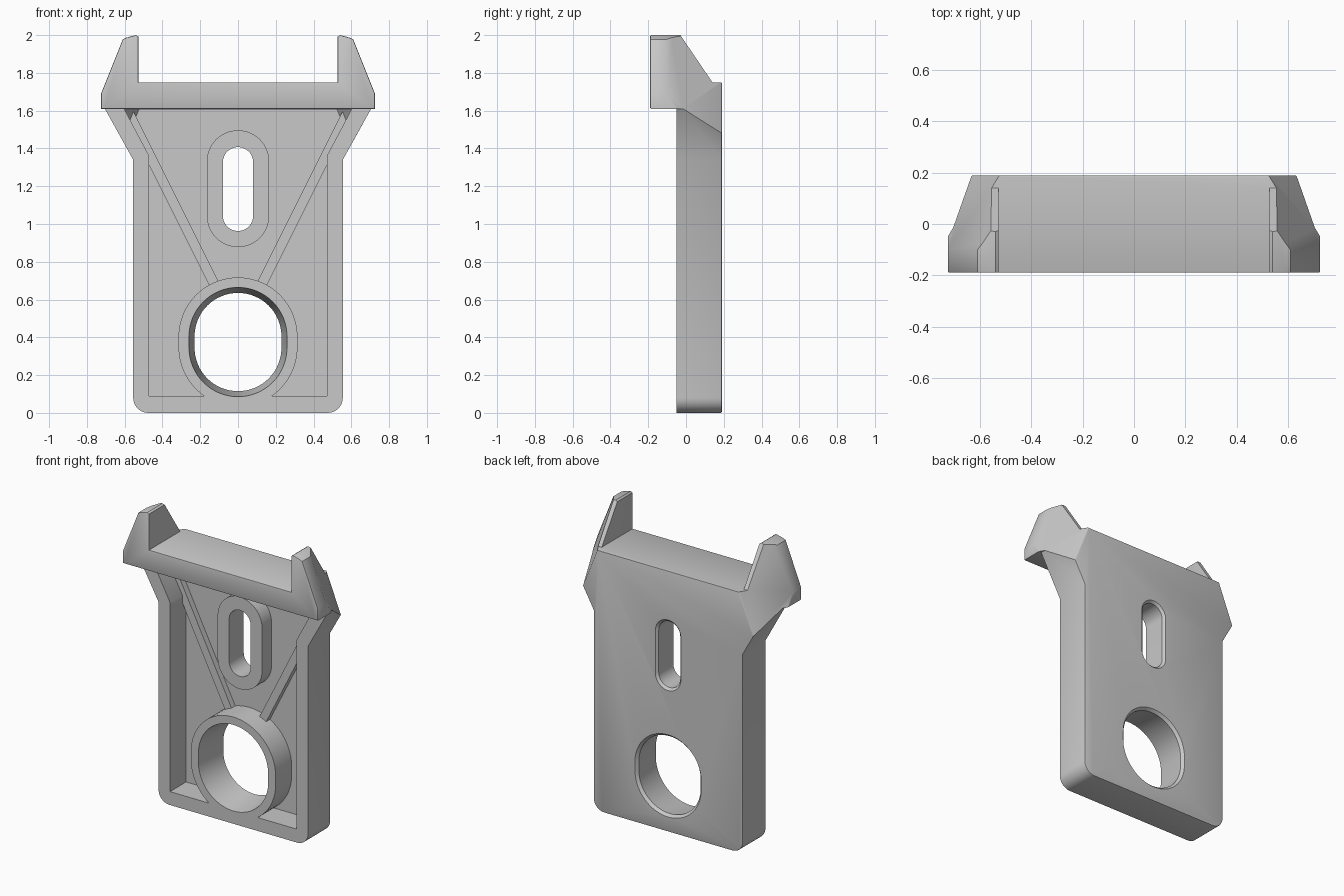
import bpy, bmesh, math
from mathutils import Matrix, Vector

cube = bpy.data.objects.get("Cube")
if cube:
    bpy.data.objects.remove(cube)

grey = bpy.data.materials.new("plain grey")
grey.use_nodes = True
grey.diffuse_color = (0.58, 0.58, 0.58, 1)
grey.node_tree.nodes["Principled BSDF"].inputs["Base Color"].default_value = (0.58, 0.58, 0.58, 1)

FRONT, FLOOR, BACK = -0.05, 0.12, 0.19


def finish(name, bm):
    bmesh.ops.recalc_face_normals(bm, faces=bm.faces)
    mesh = bpy.data.meshes.new(name)
    bm.to_mesh(mesh)
    bm.free()
    mesh.materials.append(grey)
    obj = bpy.data.objects.new(name, mesh)
    bpy.context.collection.objects.link(obj)
    return obj


def loft(name, layers):
    """Closed solid through matching loops of points."""
    bm = bmesh.new()
    rings = [[bm.verts.new(p) for p in layer] for layer in layers]
    for a, b in zip(rings, rings[1:]):
        for i in range(len(a)):
            j = (i + 1) % len(a)
            bm.faces.new((a[i], a[j], b[j], b[i]))
    bm.faces.new(rings[0])
    bm.faces.new(rings[-1])
    return finish(name, bm)


def at_y(outline, y):
    return [(x, y, z) for x, z in outline]


def slab(name, outline, y0, y1):
    return loft(name, [at_y(outline, y0), at_y(outline, y1)])


def across(name, side):
    """Side profile (y, z) swept over the full width."""
    return loft(name, [[(x, y, z) for y, z in side] for x in (-1, 1)])


def mirrored(half):
    return half + [(-x, z) for x, z in reversed(half)]


def combine(target, tool, operation):
    mod = target.modifiers.new(operation.title(), 'BOOLEAN')
    mod.operation, mod.solver, mod.object = operation, 'EXACT', tool
    bpy.context.view_layer.objects.active = target
    bpy.ops.object.modifier_apply(modifier=mod.name)
    bpy.data.objects.remove(tool)


def cut_beyond(target, normal, distance):
    """Cut away everything where normal . p exceeds distance."""
    n = Vector(normal)
    place = (Matrix.Translation(n * distance / n.length_squared)
             @ n.to_track_quat('Z', 'Y').to_matrix().to_4x4() @ Matrix.Translation((0, 0, 2)))
    bm = bmesh.new()
    bmesh.ops.create_cube(bm, size=4, matrix=place)
    combine(target, finish("cutter", bm), 'DIFFERENCE')


def stadium(r, zc, offset, n=32):
    """Upright slot outline: two half circles whose centres lie offset above and below zc."""
    arc = [math.pi * i / n for i in range(n + 1)]
    return ([(r * math.cos(a), zc + offset + r * math.sin(a)) for a in arc]
            + [(-r * math.cos(a), zc - offset - r * math.sin(a)) for a in arc])


# Whole front silhouette: rounded foot, flared shoulders, horns and notch
foot = [(0.475 + 0.08 * math.sin(a), 0.08 - 0.08 * math.cos(a))
        for a in (math.pi / 2 * i / 8 for i in range(9))]
shoulder = [(0.555, 1.34), (0.705, 1.61), (0.725, 1.61), (0.725, 1.69)]
horn = [(0.61, 1.978), (0.59, 1.987), (0.54, 2.0), (0.528, 1.992), (0.528, 1.75)]
bracket = slab("bracket", mirrored(foot + shoulder + horn), -0.19, BACK)

# Clear the front below the head, and slope the horns down to the back
combine(bracket, across("under_head", [(-0.5, -0.5), (FRONT, -0.5), (FRONT, 1.61), (-0.5, 1.61)]), 'DIFFERENCE')
combine(bracket, across("horn_slope", [(-0.064, 2.05), (0.14, 1.75), (0.5, 1.75), (0.5, 2.05)]), 'DIFFERENCE')
for s in (1, -1):
    cut_beyond(bracket, (s, 0.607, 0.4), 1.34)

# Front recess, following the flare and the sloped shoulders
recess = slab("recess", mirrored([(0.47, 0.09), (0.47, 1.36), (0.6, 1.605)]), -0.1, FLOOR)
for s in (1, -1):
    cut_beyond(recess, (s, 0.607, 0.4), 1.24)
combine(bracket, recess, 'DIFFERENCE')

# Ring, slot boss and diagonal ribs standing in the recess
combine(bracket, slab("ring", stadium(0.315, 0.375, 0.027), FRONT, 0.15), 'UNION')
combine(bracket, slab("slot_boss", stadium(0.165, 1.187, 0.144), 0.02, 0.15), 'UNION')
for s in (1, -1):
    rib = [(s * x, z) for x, z in ((0.1, 0.57), (0.58, 1.53), (0.56, 1.61), (0.1, 0.69))]
    combine(bracket, slab("rib", rib, 0.08, 0.15), 'UNION')

# Tapered round hole and straight slot, both eased at the back
hole = [at_y(stadium(r, 0.375, 0.03), y) for r, y in ((0.262, -0.07), (0.23, 0.172), (0.255, 0.2))]
combine(bracket, loft("hole", hole), 'DIFFERENCE')
slot = [at_y(stadium(r, 1.185, 0.142), y) for r, y in ((0.08, -0.1), (0.08, 0.175), (0.105, 0.2))]
combine(bracket, loft("slot", slot), 'DIFFERENCE')


# Softened edges around the back outline and the front of the head
def is_outer(edge):
    mid = (edge.verts[0].co + edge.verts[1].co) / 2
    on_back = all(v.co.y > BACK - 0.001 for v in edge.verts) and (abs(mid.x) > 0.4 or mid.z > 1.7 or mid.z < 0.01)
    on_head = all(v.co.y < -0.189 for v in edge.verts)
    return (on_back or on_head) and edge.calc_face_angle(0) > 0.5


bm = bmesh.new()
bm.from_mesh(bracket.data)
bmesh.ops.remove_doubles(bm, verts=bm.verts, dist=0.0002)
bmesh.ops.bevel(bm, geom=[e for e in bm.edges if is_outer(e)], offset=0.009, offset_type='OFFSET',
                segments=2, profile=0.5, affect='EDGES', clamp_overlap=True)
bm.to_mesh(bracket.data)
bm.free()

bpy.ops.object.select_all(action='DESELECT')
bracket.select_set(True)
bpy.context.view_layer.objects.active = bracket
bpy.ops.object.shade_smooth_by_angle(angle=math.radians(30))
